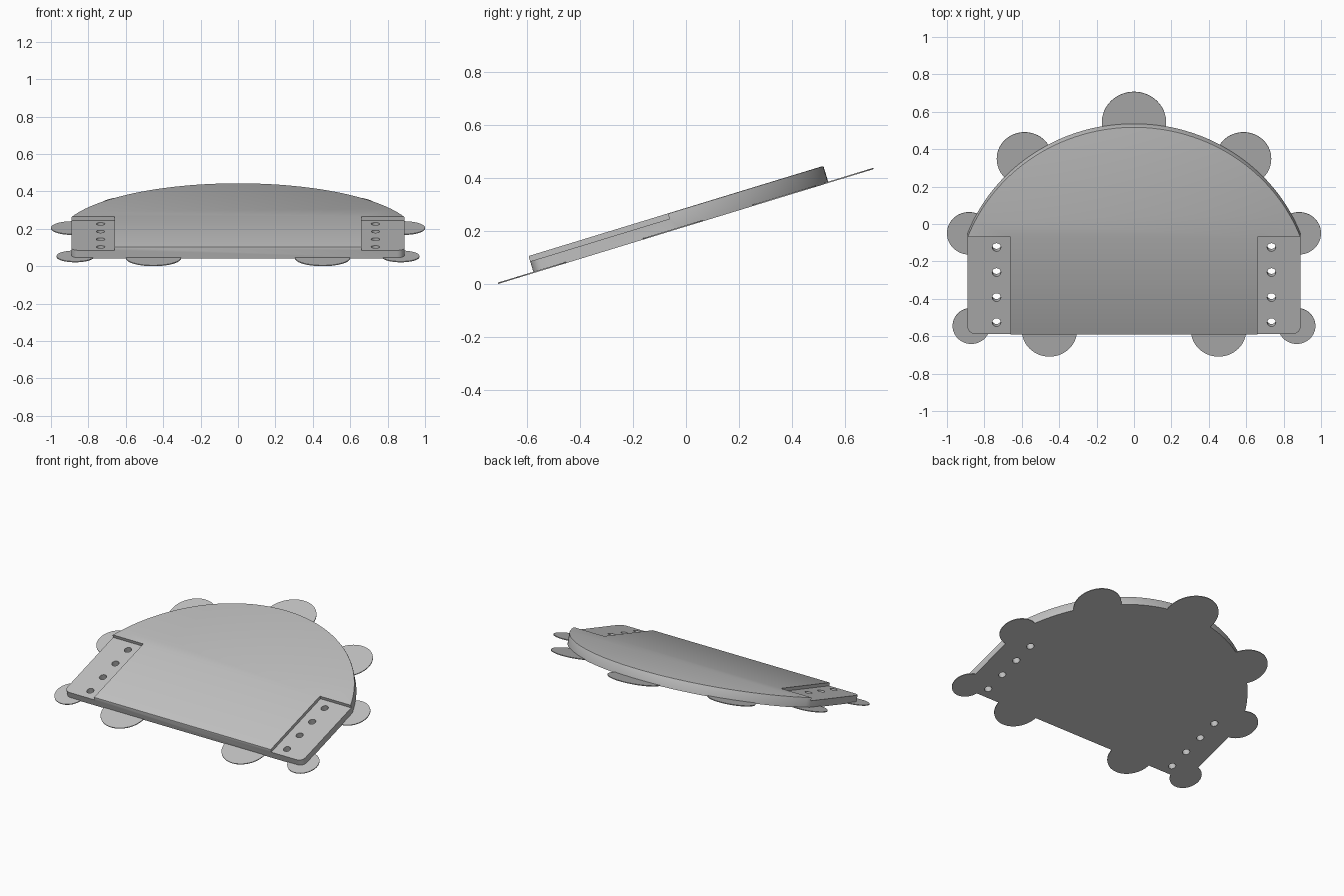
import bpy, bmesh, math
from mathutils import Vector

if "Cube" in bpy.data.objects:
    bpy.data.objects.remove(bpy.data.objects["Cube"])

TILT = math.radians(17)
THICK, LEDGE = 0.067, 0.046        # plate thickness, height of the recessed ledges
HALF, FRONT, STEP, BACK = 0.89, -0.598, -0.049, 0.564

grey = bpy.data.materials.new("grey")
grey.diffuse_color = (0.53, 0.53, 0.53, 1)
grey.use_nodes = True
grey.node_tree.nodes["Principled BSDF"].inputs["Base Color"].default_value = grey.diffuse_color


def make(name, bm):
    bmesh.ops.recalc_face_normals(bm, faces=bm.faces)
    me = bpy.data.meshes.new(name)
    bm.to_mesh(me)
    bm.free()
    ob = bpy.data.objects.new(name, me)
    bpy.context.collection.objects.link(ob)
    me.materials.append(grey)
    return ob


def prism(name, outline, z0, z1, rim=0):
    """Extrude an outline, optionally rounding its top rim."""
    bm = bmesh.new()
    face = bm.faces.new([bm.verts.new((x, y, z0)) for x, y in outline])
    top = bmesh.ops.extrude_face_region(bm, geom=[face], use_keep_orig=True)["geom"]
    bmesh.ops.translate(bm, vec=(0, 0, z1 - z0),
                        verts=[g for g in top if isinstance(g, bmesh.types.BMVert)])
    if rim:
        edges = [e for e in bm.edges if all(v.co.z > z1 - 1e-5 for v in e.verts)]
        bmesh.ops.bevel(bm, geom=edges, offset=rim, segments=2, profile=0.5, affect='EDGES')
    return make(name, bm)


def arc(cx, cy, r, a0, a1, n):
    return [(cx + r * math.cos(a0 + (a1 - a0) * i / n),
             cy + r * math.sin(a0 + (a1 - a0) * i / n)) for i in range(n + 1)]


def circle(cx, cy, r, n):
    return arc(cx, cy, r, 0, 2 * math.pi, n)[:-1]


def combine(target, other, operation):
    mod = target.modifiers.new("bool", 'BOOLEAN')
    mod.operation, mod.object, mod.solver = operation, other, 'EXACT'
    bpy.context.view_layer.objects.active = target
    bpy.ops.object.modifier_apply(modifier=mod.name)
    bpy.data.objects.remove(other)


# Plate: straight front with rounded corners, bowed back
sag = BACK - STEP
radius = (HALF ** 2 + sag ** 2) / (2 * sag)
cy = BACK - radius
a = math.atan2(STEP - cy, HALF)
c = 0.04
outline = (arc(-HALF + c, FRONT + c, c, math.pi, 1.5 * math.pi, 8)
           + arc(HALF - c, FRONT + c, c, -0.5 * math.pi, 0, 8)
           + arc(0, cy, radius, a, math.pi - a, 72))
plate = prism("plate", outline, 0, THICK, rim=0.005)

# Recessed ledges with a row of through holes on each side
for s in (-1, 1):
    box = [(s * 0.66, -0.8), (s * 1.1, -0.8), (s * 1.1, STEP), (s * 0.66, STEP)]
    combine(plate, prism("ledge_cutter", box, LEDGE, 0.2), 'DIFFERENCE')
    for i in range(4):
        hole = prism("hole_cutter", circle(s * 0.735, -0.114 - 0.14 * i, 0.023, 24), -0.1, 0.2)
        combine(plate, hole, 'DIFFERENCE')

# Thin round tabs around the rim: x, y, radius
tabs = [(0, 0.57, 0.172)]
for x, y, r in ((0.585, 0.367, 0.149), (0.882, STEP, 0.118),
                (0.87, -0.567, 0.1), (0.452, -0.59, 0.148)):
    tabs += [(x, y, r), (-x, y, r)]
for x, y, r in tabs:
    combine(plate, prism("tab", circle(x, y, r, 64), 0, 0.005), 'UNION')

# Tilt the whole piece so its front tabs touch the floor
plate.rotation_euler.x = TILT
plate.location = Vector((0, -0.002, 0.216))
bpy.ops.object.select_all(action='DESELECT')
plate.select_set(True)
bpy.context.view_layer.objects.active = plate
bpy.ops.object.shade_smooth_by_angle(angle=math.radians(30))
